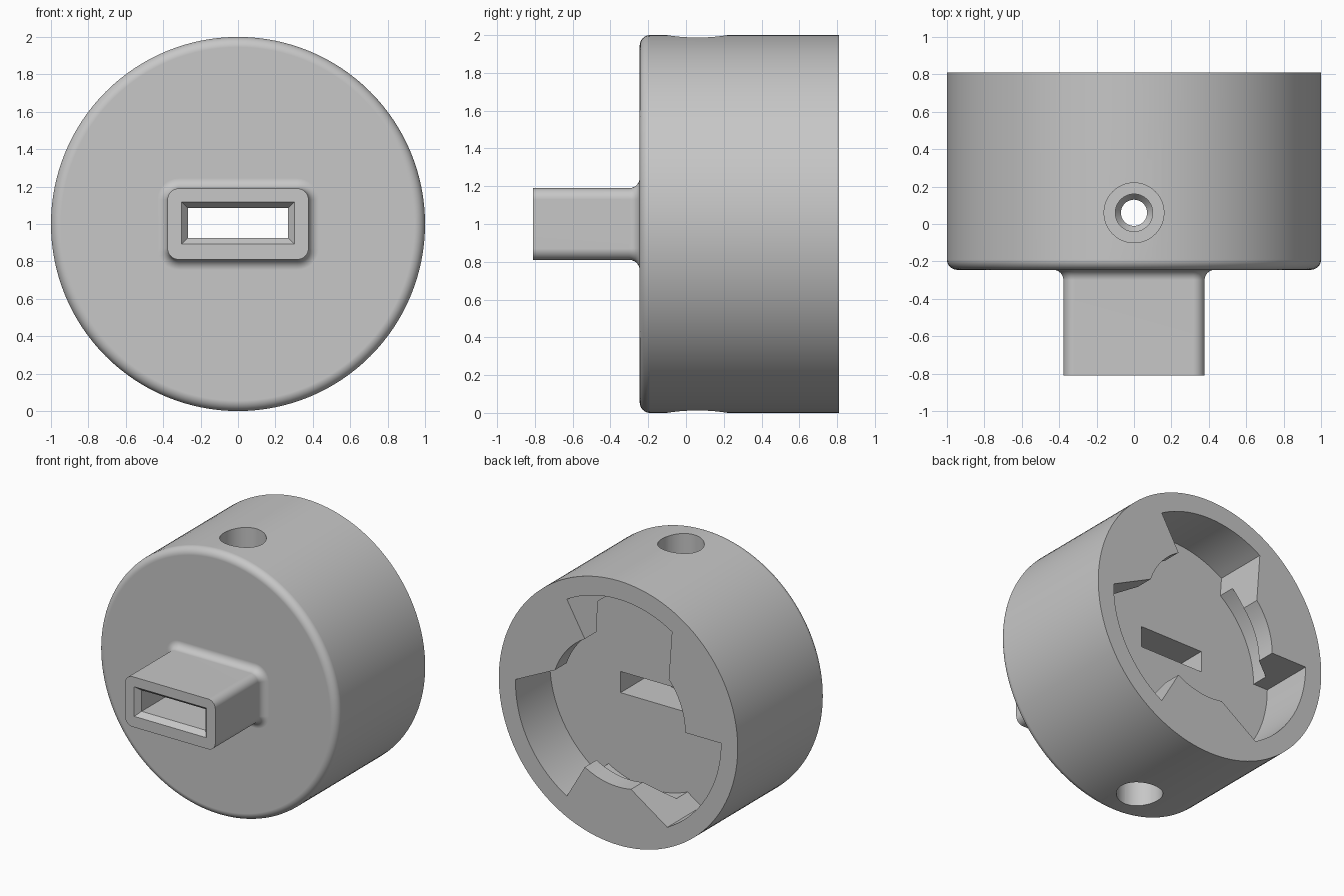
import bpy, bmesh, math

if "Cube" in bpy.data.objects:
    bpy.data.objects.remove(bpy.data.objects["Cube"])

CZ = 1.0          # height of the main axis
BACK = 0.81       # rear face
FLOOR = 0.40      # floor of the rear socket
SEG = 128

grey = bpy.data.materials.new("plain grey")
grey.diffuse_color = (0.57, 0.57, 0.57, 1)
grey.use_nodes = True
grey.node_tree.nodes["Principled BSDF"].inputs["Base Color"].default_value = grey.diffuse_color


def loft(name, rings):
    """Closed solid through rings of 3D points, with capped ends."""
    bm = bmesh.new()
    loops = [[bm.verts.new(p) for p in ring] for ring in rings]
    n = len(loops[0])
    for a, b in zip(loops, loops[1:]):
        for i in range(n):
            j = (i + 1) % n
            bm.faces.new((a[i], a[j], b[j], b[i]))
    bm.faces.new(loops[0])
    bm.faces.new(loops[-1])
    bmesh.ops.recalc_face_normals(bm, faces=bm.faces[:])
    me = bpy.data.meshes.new(name)
    bm.to_mesh(me)
    bm.free()
    me.materials.append(grey)
    ob = bpy.data.objects.new(name, me)
    bpy.context.collection.objects.link(ob)
    return ob


def polar(r, deg, y):
    a = math.radians(deg)
    return (r * math.cos(a), y, CZ + r * math.sin(a))


def circle(r, y):
    return [polar(r, 360 * i / SEG, y) for i in range(SEG)]


def rounded_rect(hx, hz, r, y, n=8):
    pts = []
    for q, (sx, sz) in enumerate([(1, 1), (-1, 1), (-1, -1), (1, -1)]):
        for i in range(n + 1):
            a = math.radians(90 * q + 90 * i / n)
            pts.append((sx * (hx - r) + r * math.cos(a), y,
                        CZ + sz * (hz - r) + r * math.sin(a)))
    return pts


def rect(hx, hz, y):
    return [(sx * hx, y, CZ + 0.005 + sz * hz)
            for sx, sz in ((1, 1), (-1, 1), (-1, -1), (1, -1))]


def combine(target, other, operation):
    bpy.context.view_layer.objects.active = target
    mod = target.modifiers.new("combine", 'BOOLEAN')
    mod.operation = operation
    mod.solver = 'EXACT'
    mod.object = other
    bpy.ops.object.modifier_apply(modifier=mod.name)
    bpy.data.objects.remove(other, do_unlink=True)


# Drum with a rounded front rim
R = 0.055
rim = []
for i in range(9):
    a = math.radians(90 * i / 8)
    rim.append(circle(1 - R + R * math.sin(a), -0.245 + R - R * math.cos(a)))
body = loft("socket_body", rim + [circle(1, BACK)])

# Rectangular plug stem with a fillet where it meets the drum
F = 0.055
stem_rings = [rounded_rect(0.377, 0.19, 0.06, -0.81)]
for i in range(7):
    a = math.radians(90 * i / 6)
    o = F * (1 - math.cos(a))
    stem_rings.append(rounded_rect(0.377 + o, 0.19 + o, 0.06 + o,
                                   -0.245 - F + F * math.sin(a)))
stem_rings.append(rounded_rect(0.377 + F, 0.19 + F, 0.06 + F, -0.12))
combine(body, loft("stem", stem_rings), 'UNION')

# Undercut behind the locking tabs: cone, then cylinder
combine(body, loft("undercut", [circle(0.54, BACK - 0.125), circle(0.737, BACK - 0.28),
                                circle(0.737, FLOOR)]), 'DIFFERENCE')


# Rear opening: three tabs, each with one slanted and one radial end
def opening(y):
    pts = []
    for base in (0, 120, 240):
        pts += [polar(0.56, base + 19 + 41 * i / 14, y) for i in range(15)]
        pts += [polar(0.86, base + 60 + 61.5 * i / 22, y) for i in range(23)]
    return pts


combine(body, loft("opening", [opening(BACK + 0.1), opening(FLOOR)]), 'DIFFERENCE')

# Slot through the stem, flared at the mouth
combine(body, loft("slot", [rect(0.31, 0.12, -0.82), rect(0.268, 0.08, -0.77),
                            rect(0.268, 0.08, FLOOR + 0.1)]), 'DIFFERENCE')


# Stepped screw holes from the top and bottom into the slot
def hole_ring(r, h):
    return [(r * math.cos(2 * math.pi * i / 48), 0.06 + r * math.sin(2 * math.pi * i / 48),
             CZ + h) for i in range(48)]


for s in (1, -1):
    for steps in ([(0.16, 1.1), (0.16, 0.45)],
                  [(0.10, 0.6), (0.10, 0.24), (0.07, 0.20), (0.07, 0.0)]):
        combine(body, loft("screw_hole", [hole_ring(r, s * h) for r, h in steps]),
                'DIFFERENCE')

# Smooth curved walls, keep real edges crisp
bpy.ops.object.select_all(action='DESELECT')
body.select_set(True)
bpy.context.view_layer.objects.active = body
bpy.ops.object.shade_smooth_by_angle(angle=math.radians(30))
wn = body.modifiers.new("weighted_normals", 'WEIGHTED_NORMAL')
wn.keep_sharp = True
